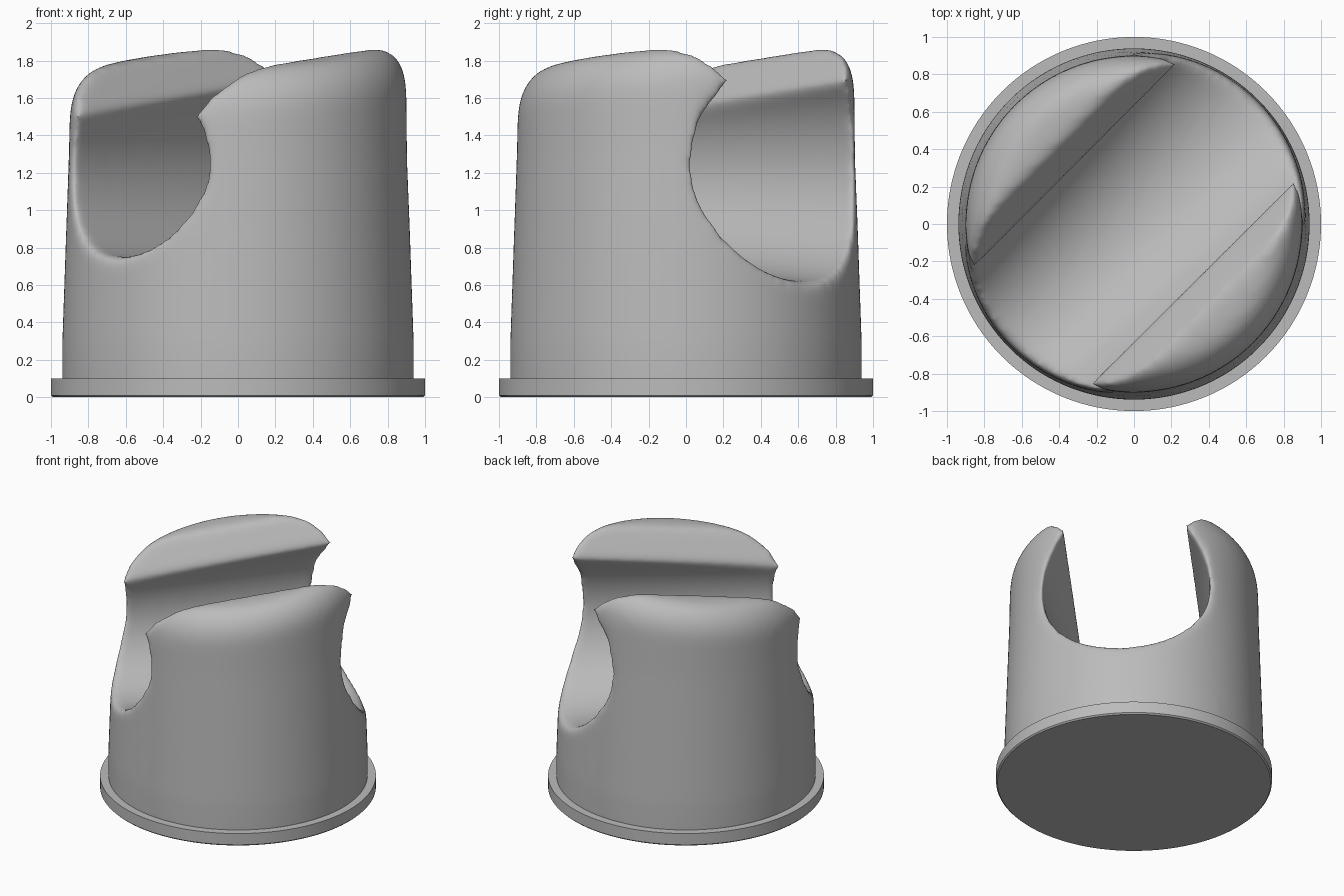
import bpy, bmesh
from math import sin, cos, pi, sqrt, asin

if "Cube" in bpy.data.objects:
    bpy.data.objects.remove(bpy.data.objects["Cube"])

SLOPE = 0.114          # rise of the top along the diagonal channel
D = 1 / sqrt(2)
SEG = 128

grey = bpy.data.materials.new("plain_grey")
grey.use_nodes = True
GREY = (0.5, 0.5, 0.5, 1)
grey.diffuse_color = GREY
grey.node_tree.nodes["Principled BSDF"].inputs["Base Color"].default_value = GREY


def loft(name, rings):
    """Solid skinned over closed rings of points, capped at both ends."""
    bm = bmesh.new()
    loops = [[bm.verts.new(p) for p in ring] for ring in rings]
    for a, b in zip(loops, loops[1:]):
        for i in range(len(a)):
            j = (i + 1) % len(a)
            bm.faces.new((a[i], a[j], b[j], b[i]))
    bm.faces.new(loops[0])
    bm.faces.new(loops[-1])
    bmesh.ops.recalc_face_normals(bm, faces=bm.faces)
    mesh = bpy.data.meshes.new(name)
    bm.to_mesh(mesh)
    bm.free()
    ob = bpy.data.objects.new(name, mesh)
    bpy.context.collection.objects.link(ob)
    mesh.materials.append(grey)
    return ob


def circle(r, z, tilt=0.0):
    pts = []
    for i in range(SEG):
        x, y = r * cos(2 * pi * i / SEG), r * sin(2 * pi * i / SEG)
        pts.append((x, y, z + tilt * (x + y) * D))
    return pts


def channel_section(s):
    """Keyhole outline: round below the neck, flared above it."""
    r, neck, axis_z = 0.56 + 0.075 * s, 0.43, 1.245
    a = asin(neck / r)
    arc = [a + (2 * pi - 2 * a) * i / 48 for i in range(49)]
    outline = [(r * sin(t), axis_z + r * cos(t)) for t in arc]
    top = axis_z + r * cos(a)
    outline += [(-0.61, top + 0.25), (-0.61, 2.4), (0.61, 2.4), (0.61, top + 0.25)]
    return [((s + w) * D, (s - w) * D, z) for w, z in outline]


# Base plate
base = loft("base_plate", [circle(0.99, 0), circle(1, 0.01), circle(1, 0.1)])

# Tapered body with a slanted, rounded top
rings = [circle(0.94, 0.015), circle(0.94, 0.3), circle(0.905, 1.3)]
for i in range(9):
    t = pi / 2 * i / 8
    rings.append(circle(0.72 + 0.18 * cos(t), 1.57 + 0.25 * sin(t), SLOPE))
body = loft("holder_body", rings)

# Diagonal tapered channel
cutter = loft("channel_cutter", [channel_section(-1.1 + 0.22 * i) for i in range(11)])
cutter.hide_render = True

cut = body.modifiers.new("channel", "BOOLEAN")
cut.operation, cut.solver, cut.object = "DIFFERENCE", "EXACT", cutter

# Even mesh, then relax it to round every rim
remesh = body.modifiers.new("even_mesh", "REMESH")
remesh.mode, remesh.voxel_size, remesh.use_smooth_shade = "VOXEL", 0.02, True
relax = body.modifiers.new("round_rims", "SMOOTH")
relax.factor, relax.iterations = 0.5, 36


def select(ob):
    bpy.ops.object.select_all(action="DESELECT")
    ob.select_set(True)
    bpy.context.view_layer.objects.active = ob


select(body)
for name in [m.name for m in body.modifiers]:
    bpy.ops.object.modifier_apply(modifier=name)
bpy.data.objects.remove(cutter)
bpy.ops.object.shade_smooth()
select(base)
bpy.ops.object.shade_smooth_by_angle()
